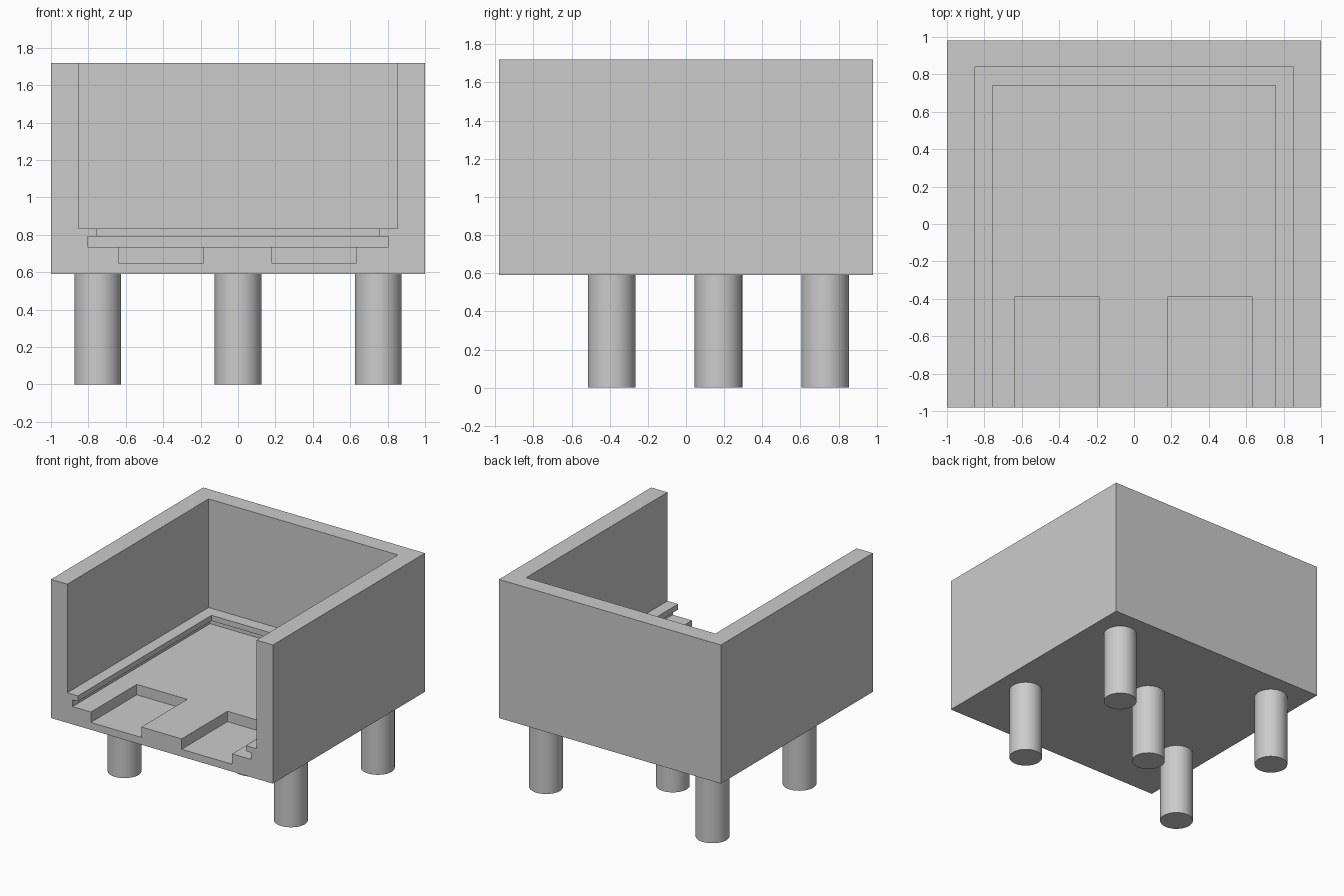
import bpy
import math

cube = bpy.data.objects.get("Cube")
if cube:
    bpy.data.objects.remove(cube, do_unlink=True)

grey = bpy.data.materials.new("light grey")
grey.use_nodes = True
colour = (0.6, 0.6, 0.6, 1)
grey.diffuse_color = colour
grey.node_tree.nodes["Principled BSDF"].inputs["Base Color"].default_value = colour

FRONT, BACK = -0.98, 0.98
BASE, TOP = 0.59, 1.72
OVER = 0.2  # how far cutters reach past the open sides


def box(name, x0, x1, y0, y1, z0, z1):
    bpy.ops.mesh.primitive_cube_add(
        size=1, location=((x0 + x1) / 2, (y0 + y1) / 2, (z0 + z1) / 2))
    ob = bpy.context.object
    ob.name = name
    ob.scale = (x1 - x0, y1 - y0, z1 - z0)
    bpy.ops.object.transform_apply(location=False, rotation=False, scale=True)
    ob.data.materials.append(grey)
    return ob


def cut(target, name, x0, x1, back, z0, z1):
    """Carve a box-shaped space that is open at the front."""
    cutter = box(name, x0, x1, FRONT - OVER, back, z0, z1)
    cutter.hide_render = True
    mod = target.modifiers.new(name, "BOOLEAN")
    mod.operation = "DIFFERENCE"
    mod.solver = "EXACT"
    mod.object = cutter
    bpy.context.view_layer.objects.active = target
    bpy.ops.object.modifier_apply(modifier=mod.name)
    bpy.data.objects.remove(cutter, do_unlink=True)


# Open-fronted tray with main space, slide groove under a lip, and two pockets
tray = box("tray", -1, 1, FRONT, BACK, BASE, TOP)
cut(tray, "main_space", -0.853, 0.853, 0.84, 0.835, TOP + OVER)
cut(tray, "lip_opening", -0.757, 0.757, 0.74, 0.76, 0.9)
cut(tray, "slide_groove", -0.805, 0.805, 0.79, 0.735, 0.79)
cut(tray, "right_pocket", -0.64, -0.185, -0.39, 0.65, 0.76)
cut(tray, "left_pocket", 0.178, 0.633, -0.39, 0.65, 0.76)

# Round legs: one at each corner and one in the middle
legs = {
    "front_right_leg": (-0.75, -0.39), "front_left_leg": (0.75, -0.39),
    "back_right_leg": (-0.75, 0.73), "back_left_leg": (0.75, 0.73),
    "middle_leg": (0, 0.17),
}
for name, (x, y) in legs.items():
    bpy.ops.mesh.primitive_cylinder_add(
        vertices=48, radius=0.125, depth=BASE, location=(x, y, BASE / 2))
    leg = bpy.context.object
    leg.name = name
    leg.data.materials.append(grey)
    bpy.ops.object.shade_smooth_by_angle(angle=math.radians(30))
